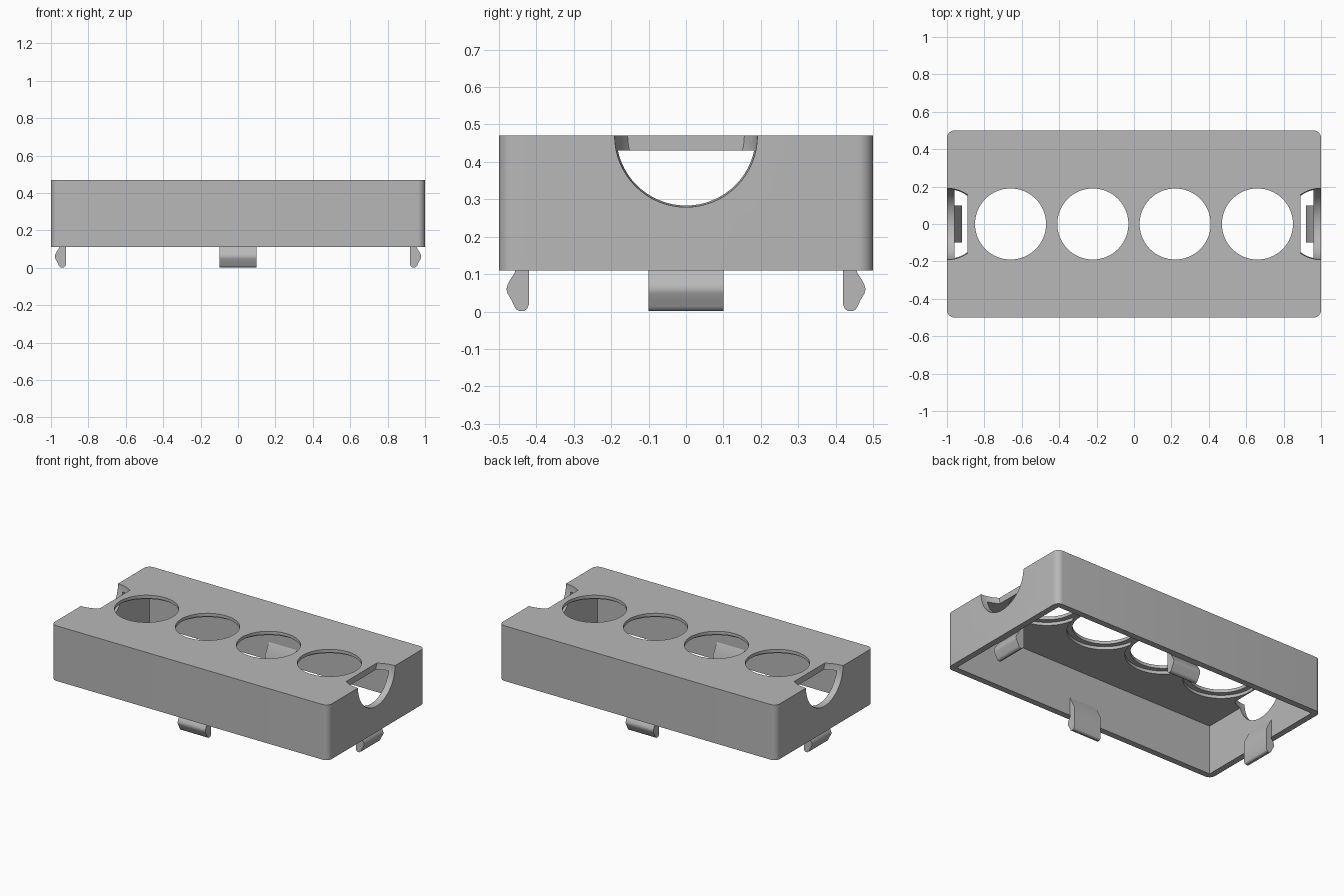
import bpy, bmesh, math
from mathutils import Matrix, Vector

if "Cube" in bpy.data.objects:
    bpy.data.objects.remove(bpy.data.objects["Cube"], do_unlink=True)

grey = bpy.data.materials.new("light grey plastic")
grey.use_nodes = True
colour = (0.48, 0.48, 0.48, 1)
grey.diffuse_color = colour
grey.node_tree.nodes["Principled BSDF"].inputs["Base Color"].default_value = colour

BOTTOM, TOP, ROOF = 0.11, 0.47, 0.43
HOLES = (-0.66, -0.22, 0.22, 0.66)


def make_object(name, bm):
    bmesh.ops.recalc_face_normals(bm, faces=bm.faces)
    mesh = bpy.data.meshes.new(name)
    bm.to_mesh(mesh)
    bm.free()
    mesh.materials.append(grey)
    obj = bpy.data.objects.new(name, mesh)
    bpy.context.collection.objects.link(obj)
    return obj


def block(bm, size, z0, z1):
    place = Matrix.Translation((0, 0, (z0 + z1) / 2)) @ Matrix.Diagonal((*size, z1 - z0, 1))
    bmesh.ops.create_cube(bm, size=1, matrix=place)


def activate(obj):
    bpy.ops.object.select_all(action='DESELECT')
    obj.select_set(True)
    bpy.context.view_layer.objects.active = obj


def cut(target, bm):
    cutter = make_object("cutter", bm)
    cutter.hide_render = True
    mod = target.modifiers.new("cut", 'BOOLEAN')
    mod.operation, mod.solver, mod.object = 'DIFFERENCE', 'EXACT', cutter
    activate(target)
    bpy.ops.object.modifier_apply(modifier=mod.name)
    bpy.data.objects.remove(cutter, do_unlink=True)


def smooth(obj):
    activate(obj)
    bpy.ops.object.shade_smooth_by_angle(angle=math.radians(30))


# Outer shell with rounded upright corners
bm = bmesh.new()
block(bm, (2, 1), BOTTOM, TOP)
upright = [e for e in bm.edges if abs(e.verts[0].co.z - e.verts[1].co.z) > 0.1]
bmesh.ops.bevel(bm, geom=upright, offset=0.04, segments=8, affect='EDGES', profile=0.5)
cover = make_object("cover", bm)

# Hollow inside, open underneath
bm = bmesh.new()
block(bm, (1.92, 0.92), BOTTOM - 0.1, ROOF)
cut(cover, bm)

# Round openings, each with a wider step on the underside of the lid
for x in HOLES:
    for radius, z0, z1 in ((0.19, 0.4, 0.5), (0.222, 0.4, 0.45)):
        bm = bmesh.new()
        bmesh.ops.create_cone(bm, cap_ends=True, segments=64, radius1=radius, radius2=radius,
                              depth=z1 - z0, matrix=Matrix.Translation((x, 0, (z0 + z1) / 2)))
        cut(cover, bm)

# Scooped notches at both ends, stopped by a flat inner edge
for side in (-1, 1):
    bm = bmesh.new()
    turn = Matrix.Translation((side, 0, TOP)) @ Matrix.Rotation(math.pi / 2, 4, 'Y')
    bmesh.ops.create_uvsphere(bm, u_segments=64, v_segments=32, radius=0.191, matrix=turn)
    sliced = bmesh.ops.bisect_plane(bm, geom=bm.verts[:] + bm.edges[:] + bm.faces[:],
                                    plane_co=(side * 0.89, 0, 0), plane_no=(-side, 0, 0),
                                    clear_outer=True)
    rim = [g for g in sliced["geom_cut"] if isinstance(g, bmesh.types.BMEdge)]
    bmesh.ops.edgeloop_fill(bm, edges=rim)
    cut(cover, bm)
smooth(cover)

# Snap clip profile: distance outward from the centre, height
CLIP = [(0.961, 0.23), (0.92, 0.15), (0.92, 0.018), (0.925, 0.007), (0.934, 0.001),
        (0.945, 0.001), (0.954, 0.006), (0.959, 0.014), (0.966, 0.03), (0.977, 0.048),
        (0.98, 0.06), (0.977, 0.072), (0.97, 0.085), (0.96, 0.1), (0.955, 0.111),
        (0.961, 0.113)]


def clip(name, angle, shift):
    bm = bmesh.new()
    ring = [bm.verts.new((d - shift, -0.1, z)) for d, z in CLIP]
    face = bm.faces.new(ring)
    grown = bmesh.ops.extrude_face_region(bm, geom=[face])["geom"]
    moved = [g for g in grown if isinstance(g, bmesh.types.BMVert)]
    bmesh.ops.translate(bm, verts=moved, vec=Vector((0, 0.2, 0)))
    bmesh.ops.rotate(bm, verts=bm.verts, matrix=Matrix.Rotation(angle, 3, 'Z'))
    smooth(make_object(name, bm))


for i, name in enumerate(("left_clip", "back_clip", "right_clip", "front_clip")):
    clip(name, i * math.pi / 2, 0.5 * (i % 2))
